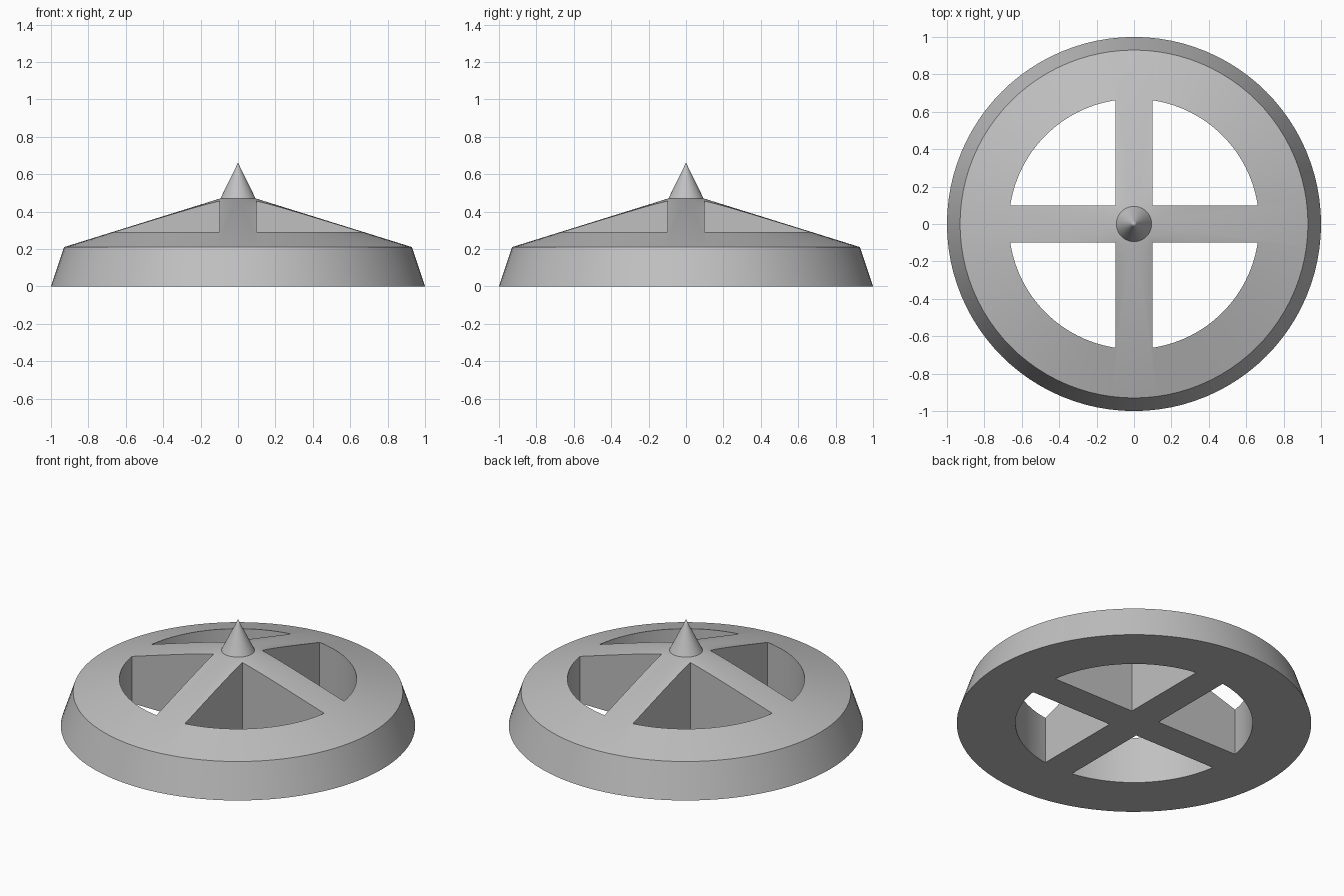
import bpy
import bmesh
import math

if "Cube" in bpy.data.objects:
    bpy.data.objects.remove(bpy.data.objects["Cube"])

SEGMENTS = 96

grey = bpy.data.materials.new("plain_grey")
grey.diffuse_color = (0.53, 0.53, 0.53, 1.0)
grey.use_nodes = True
grey.node_tree.nodes["Principled BSDF"].inputs["Base Color"].default_value = grey.diffuse_color


def make_object(name, bm):
    bmesh.ops.recalc_face_normals(bm, faces=bm.faces)
    mesh = bpy.data.meshes.new(name)
    bm.to_mesh(mesh)
    bm.free()
    mesh.materials.append(grey)
    obj = bpy.data.objects.new(name, mesh)
    bpy.context.collection.objects.link(obj)
    return obj


def lathe(name, profile):
    """Stack rings of (radius, height), with closed ends; radius 0 is a point."""
    bm = bmesh.new()
    rings = []
    for r, z in profile:
        if r == 0:
            rings.append([bm.verts.new((0, 0, z))])
        else:
            angles = [2 * math.pi * i / SEGMENTS for i in range(SEGMENTS)]
            rings.append([bm.verts.new((r * math.cos(a), r * math.sin(a), z)) for a in angles])
    for low, high in zip(rings, rings[1:]):
        for i in range(SEGMENTS):
            j = (i + 1) % SEGMENTS
            if len(high) == 1:
                bm.faces.new((low[i], low[j], high[0]))
            else:
                bm.faces.new((low[i], low[j], high[j], high[i]))
    for ring in (rings[0], rings[-1]):
        if len(ring) > 1:
            bm.faces.new(ring)
    return make_object(name, bm)


def smooth(obj):
    bpy.ops.object.select_all(action='DESELECT')
    obj.select_set(True)
    bpy.context.view_layer.objects.active = obj
    bpy.ops.object.shade_smooth_by_angle(angle=math.radians(25))


# Solid dome with a flared rim
wheel = lathe("spoked_dome", [(1.0, 0.0), (0.93, 0.21), (0.095, 0.47)])

# Four quarter-round openings that leave a cross of spokes
HALF_SPOKE, OPENING_RADIUS, STEPS = 0.098, 0.669, 24
bm = bmesh.new()
start = math.asin(HALF_SPOKE / OPENING_RADIUS)
sweep = math.pi / 2 - 2 * start
for quarter in range(4):
    turn = quarter * math.pi / 2
    outline = [(HALF_SPOKE, HALF_SPOKE)]
    for i in range(STEPS + 1):
        a = start + sweep * i / STEPS
        outline.append((OPENING_RADIUS * math.cos(a), OPENING_RADIUS * math.sin(a)))
    c, s = math.cos(turn), math.sin(turn)
    face = bm.faces.new([bm.verts.new((x * c - y * s, x * s + y * c, -0.2)) for x, y in outline])
    extruded = bmesh.ops.extrude_face_region(bm, geom=[face], use_keep_orig=True)
    top = [v for v in extruded["geom"] if isinstance(v, bmesh.types.BMVert)]
    bmesh.ops.translate(bm, vec=(0, 0, 1.0), verts=top)
cutter = make_object("opening_cutter", bm)
cutter.hide_render = True

cut = wheel.modifiers.new("openings", 'BOOLEAN')
cut.operation = 'DIFFERENCE'
cut.solver = 'EXACT'
cut.object = cutter
bpy.context.view_layer.objects.active = wheel
bpy.ops.object.modifier_apply(modifier=cut.name)
bpy.data.objects.remove(cutter, do_unlink=True)
smooth(wheel)

# Pointed spike at the hub
spike = lathe("centre_spike", [(0.095, 0.468), (0.014, 0.632), (0.0, 0.663)])
smooth(spike)
